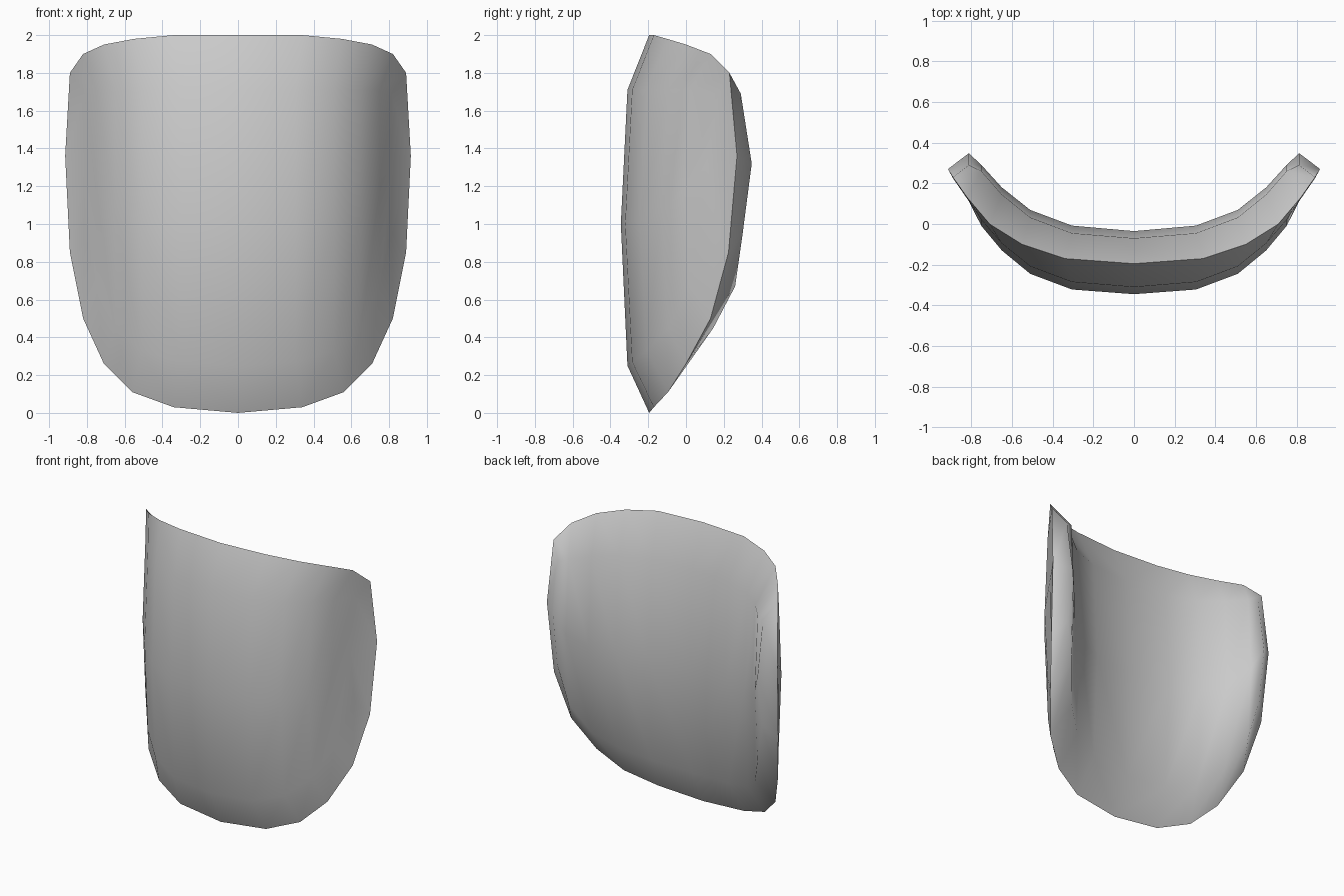
import bpy, bmesh, math

if "Cube" in bpy.data.objects:
    bpy.data.objects.remove(bpy.data.objects["Cube"])

# Half outline of the pointed rim, bottom centre -> side -> top centre (x, y, z)
RIM = [(0, -.195, 0), (.34, -.17, .03), (.56, -.095, .11), (.71, 0, .26),
       (.82, .13, .5), (.89, .225, .85), (.915, .27, 1.36), (.89, .23, 1.8),
       (.82, .13, 1.9), (.71, 0, 1.95), (.55, -.1, 1.98), (.34, -.17, 2),
       (0, -.195, 2)]

# Panel columns: x, middle y, (bottom, middle, top) heights, (offsets from middle y)
COLS = [(0, -.19, (.25, 1, 1.71), (.12, .155, .12)),
        (.305, -.165, (.27, 1, 1.71), (.12, .157, .12)),
        (.51, -.088, (.33, 1.02, 1.71), (.12, .157, .12)),
        (.65, .025, (.45, 1.07, 1.71), (.12, .155, .12)),
        (.75, .14, (.67, 1.18, 1.71), (.12, .15, .12)),
        (.812, .23, (.95, 1.32, 1.69), (.07, .118, .06))]

bm = bmesh.new()


def half_side(mirror, front):
    """One panel half plus the bevel strip joining it to the rim."""
    rim = [bm.verts.new((mirror * x, y, z)) for x, y, z in RIM]
    grid = [[bm.verts.new((mirror * x, y + (-o if front else o), z))
             for z, o in zip(zs, offs)] for x, y, zs, offs in COLS]
    for a, b in zip(grid, grid[1:]):
        for r in range(2):
            bm.faces.new((a[r], b[r], b[r + 1], a[r + 1]))
    edge = [c[0] for c in grid] + [grid[-1][1]] + [c[2] for c in reversed(grid)]
    for i in range(len(rim) - 1):
        bm.faces.new((rim[i], rim[i + 1], edge[i + 1], edge[i]))


for m in (1, -1):
    for f in (True, False):
        half_side(m, f)

bmesh.ops.remove_doubles(bm, verts=bm.verts, dist=.0005)
bmesh.ops.recalc_face_normals(bm, faces=bm.faces)

# Curved cushion-like plate
mesh = bpy.data.meshes.new("curved_plate")
bm.to_mesh(mesh)
bm.free()
plate = bpy.data.objects.new("curved_plate", mesh)
bpy.context.collection.objects.link(plate)
bpy.context.view_layer.objects.active = plate
plate.select_set(True)
bpy.ops.object.shade_smooth_by_angle(angle=math.radians(75))
